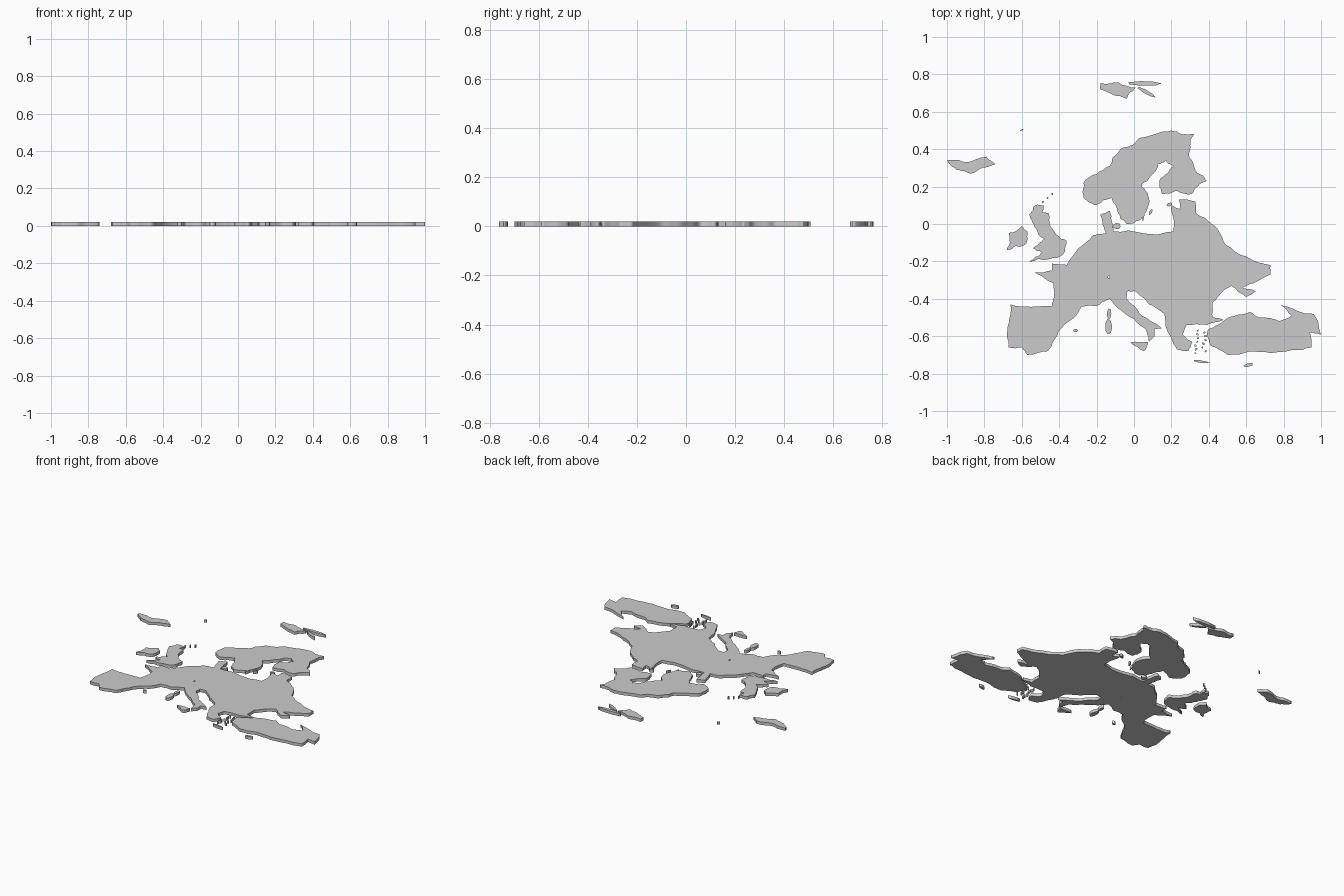
import bpy, math, random
from mathutils import Vector

if "Cube" in bpy.data.objects:
    bpy.data.objects.remove(bpy.data.objects["Cube"])

random.seed(4)
THICK = 0.02


def roughen(pts, amount=0.09):
    """Break each straight shore into smaller jagged steps, coarse to fine."""
    pts = [Vector(p) / 100 for p in pts]
    for _ in range(3):
        out = []
        for a, b in zip(pts, pts[1:] + pts[:1]):
            d = b - a
            out.append(a)
            if d.length > 0.015:
                out.append((a + b) / 2 + d.orthogonal() * random.uniform(-amount, amount))
        pts = out
    return pts


def islet(x, y, rx, ry, tilt=0):
    """Small rounded island with an irregular rim; tilt in degrees."""
    c, s = math.cos(math.radians(tilt)), math.sin(math.radians(tilt))
    out = []
    for i in range(7):
        a, k = i * math.tau / 7, random.uniform(0.85, 1.1)
        u, v = rx * k * math.cos(a), ry * k * math.sin(a)
        out.append(((x + u * c - v * s) / 100, (y + u * s + v * c) / 100))
    return out


def slab(name, *outlines):
    """Filled outlines (inner ones become holes) given the map thickness."""
    cu = bpy.data.curves.new(name, 'CURVE')
    cu.dimensions = '2D'
    cu.fill_mode = 'BOTH'
    cu.extrude = THICK / 2
    for pts in outlines:
        sp = cu.splines.new('POLY')
        sp.points.add(len(pts) - 1)
        for p, v in zip(sp.points, pts):
            p.co = (v[0], v[1], 0, 1)
        sp.use_cyclic_u = True
    ob = bpy.data.objects.new(name, cu)
    ob.location.z = THICK / 2
    bpy.context.collection.objects.link(ob)
    bpy.ops.object.select_all(action='DESELECT')
    ob.select_set(True)
    bpy.context.view_layer.objects.active = ob
    bpy.ops.object.convert(target='MESH')


# Mainland, clockwise from the north-west corner of the southern peninsula
mainland = [(-66, -43), (-44, -44), (-43, -32), (-53, -26), (-44, -25), (-44, -21), (-36, -22),
            (-22, -6), (-15, -5), (-18, 5), (-13, 7), (-11, -4), (21, -4), (20, 10), (25, 8),
            (24, 13), (33, 12), (33, 6), (43, -1), (49, -11), (73, -22), (73, -27), (58, -34),
            (65, -36), (60, -39), (52, -33), (42, -42), (42, -50), (48, -51), (39, -54),
            (28, -54), (26, -59), (31, -63), (29, -68), (23, -67), (17, -55), (16, -48),
            (1, -36), (-4, -36), (-4, -40), (3, -48), (15, -56), (11, -56), (11, -60), (8, -63),
            (6, -56), (-7, -46), (-13, -40), (-20, -44), (-28, -44), (-31, -49), (-40, -57),
            (-46, -68), (-57, -70), (-60, -66), (-67, -66), (-68, -59)]
slab("mainland", roughen(mainland, 0.07), islet(-13.5, -28.5, 0.5, 0.8))

# Northern peninsula, with a rougher fjord shore
slab("northern_peninsula", roughen([
    (-12, 14), (-20, 10), (-27, 14), (-27, 22), (-13, 31), (-8, 39), (3, 46), (20, 50),
    (32, 48), (30, 40), (32, 31), (39, 23), (31, 16), (15, 16), (14, 24), (21, 31), (17, 34),
    (13, 32), (4, 21), (8, 14), (3, 2), (-4, 0)], 0.13))

# Eastern peninsula across the strait
slab("eastern_peninsula", roughen([
    (40, -56), (49, -51), (62, -47), (67, -50), (78, -52), (84, -49), (78, -43), (96, -48),
    (100, -59), (94, -58), (95, -66), (73, -69), (50, -70), (41, -65), (39, -59)], 0.07))

# North-western islands
slab("large_western_island", roughen([
    (-56, -20), (-49, -15), (-54, -13), (-48, -8), (-53, -2), (-56, 5), (-53, 10), (-48, 10),
    (-49, 6), (-46, 6), (-45, 0), (-36, -9), (-37, -15)], 0.13))
slab("small_western_island", roughen([(-68, -14), (-58, -11), (-57, -4), (-60, -1), (-67, -5)], 0.13))
slab("north_atlantic_island", roughen([(-100, 34), (-90, 33), (-79, 36), (-74, 32), (-87, 27), (-95, 29)], 0.13))

# Arctic islands
slab("arctic_islands", roughen([(-18, 75.5), (1, 73), (-4, 67), (-18, 72)], 0.1),
     islet(5.5, 75.2, 9, 1.3), islet(6.5, 70.5, 6, 1.1, -30), islet(-60, 50.3, 1, 0.3, 25))

# Mediterranean islands
slab("mediterranean_islands", roughen([(-2, -63.5), (7.5, -63), (5.5, -68)], 0.08),
     islet(-13.5, -55, 2, 4.5), islet(-13.3, -48, 1.2, 3), islet(36, -73.6, 4.4, 0.7, -8),
     islet(61.2, -75.3, 2.8, 0.9, 15), islet(-31.2, -57, 1.3, 0.9))

# Islands of the inner northern sea
slab("inner_sea_islands", islet(-9.2, -1.2, 2, 1.7), islet(9, 6.5, 0.8, 1.8, -25),
     islet(5, 3.5, 0.4, 2.2, -12), islet(19, 10.5, 1.7, 1, 20))

# Scattered islets in the south-eastern sea, between the two shores
slab("aegean_islets", *[islet(33.5 + 4 * (i % 2) + random.uniform(-1, 1), -57 - i,
                              random.uniform(0.4, 1), random.uniform(0.3, 0.7),
                              random.uniform(-60, 60)) for i in range(13)])

# Small chain north of the large western island
slab("northern_islets", *[islet(-48.7 + 2.5 * i, 11.8 + 2.1 * i, 0.5, 0.7) for i in range(3)])
